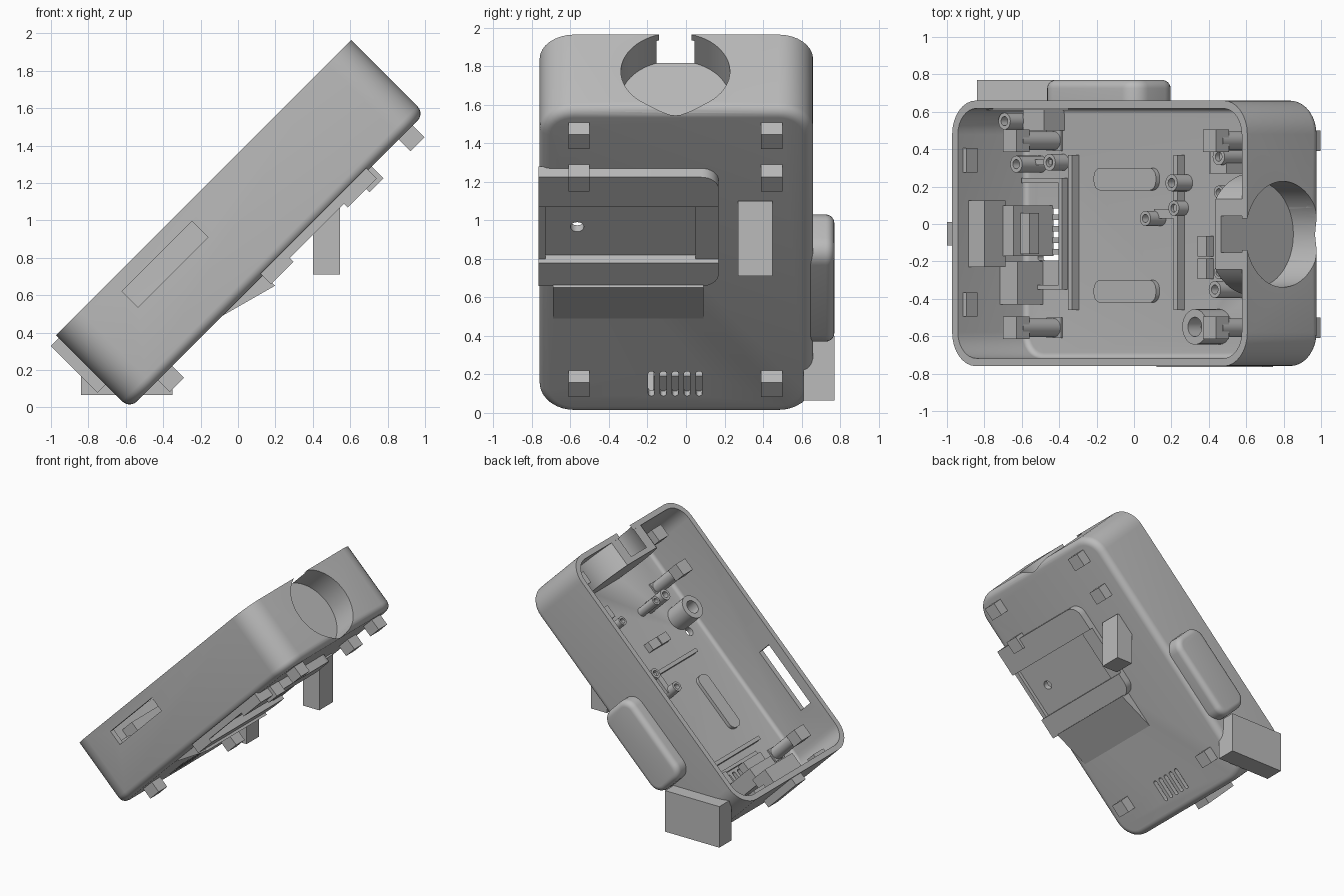
import bpy, bmesh, math
from mathutils import Matrix

if "Cube" in bpy.data.objects:
    bpy.data.objects.remove(bpy.data.objects["Cube"])

GREY = bpy.data.materials.new("plain grey")
GREY.use_nodes = True
GREY.diffuse_color = (0.5, 0.5, 0.5, 1)
GREY.node_tree.nodes["Principled BSDF"].inputs["Base Color"].default_value = (0.5, 0.5, 0.5, 1)

# The case leans back 45 degrees: u runs along it, v across, w out of its open face
TILT = Matrix.Rotation(-math.pi / 4, 4, 'Y')
SIDE = TILT @ Matrix.Rotation(math.pi / 2, 4, 'X')   # plates on the side wall
PARTS = []


def finish(name, bm, frame, keep=True):
    bmesh.ops.recalc_face_normals(bm, faces=bm.faces)
    mesh = bpy.data.meshes.new(name)
    bm.to_mesh(mesh)
    bm.free()
    mesh.materials.append(GREY)
    ob = bpy.data.objects.new(name, mesh)
    bpy.context.collection.objects.link(ob)
    ob.matrix_world = frame
    if keep:
        PARTS.append(ob)
    return ob


def rounded_loop(bm, box, r, inset, w):
    u0, u1, v0, v1 = box
    verts = []
    for i, (cu, cv) in enumerate([(u1 - r, v1 - r), (u0 + r, v1 - r), (u0 + r, v0 + r), (u1 - r, v0 + r)]):
        for k in range(9):
            a = (i + k / 8) * math.pi / 2
            verts.append(bm.verts.new((cu + (r - inset) * math.cos(a), cv + (r - inset) * math.sin(a), w)))
    return verts


def slab(name, u0, u1, v0, v1, w0, w1, r, fillet=0.0, frame=TILT, keep=True):
    """Rounded rectangle block with a filleted lower edge."""
    bm = bmesh.new()
    steps = 6 if fillet else 0
    loops = []
    for k in range(steps + 1):
        a = k / max(steps, 1) * math.pi / 2
        inset = fillet * (1 - math.sin(a))
        loops.append(rounded_loop(bm, (u0, u1, v0, v1), r, inset, w0 + fillet * (1 - math.cos(a))))
    loops.append(rounded_loop(bm, (u0, u1, v0, v1), r, 0, w1))
    for a, b in zip(loops, loops[1:]):
        for i in range(len(a)):
            j = (i + 1) % len(a)
            bm.faces.new((a[i], a[j], b[j], b[i]))
    bm.faces.new(loops[0])
    bm.faces.new(loops[-1])
    return finish(name, bm, frame, keep)


def box(name, u0, u1, v0, v1, w0, w1, frame=TILT, keep=True):
    bm = bmesh.new()
    bmesh.ops.create_cube(bm, size=1)
    for v in bm.verts:
        v.co = ((u0 + u1) / 2 + v.co.x * (u1 - u0), (v0 + v1) / 2 + v.co.y * (v1 - v0),
                (w0 + w1) / 2 + v.co.z * (w1 - w0))
    return finish(name, bm, frame, keep)


def rod(name, u, v, w0, w1, r, keep=True, along_u=False):
    """Cylinder along w, or along u when along_u is set (u is then the w position)."""
    bm = bmesh.new()
    bmesh.ops.create_cone(bm, cap_ends=True, segments=64 if r > 0.2 else 24, radius1=r, radius2=r, depth=w1 - w0)
    mid = (w0 + w1) / 2
    if along_u:
        bm.transform(Matrix.Translation((mid, v, u)) @ Matrix.Rotation(math.pi / 2, 4, 'Y'))
    else:
        bm.transform(Matrix.Translation((u, v, mid)))
    return finish(name, bm, TILT, keep)


def cut(target, *cutters, mode='DIFFERENCE'):
    for c in cutters:
        mod = target.modifiers.new("cut", 'BOOLEAN')
        mod.operation, mod.object, mod.solver = mode, c, 'EXACT'
        bpy.context.view_layer.update()
        graph = bpy.context.evaluated_depsgraph_get()
        mesh = bpy.data.meshes.new_from_object(target.evaluated_get(graph))
        target.modifiers.clear()
        target.data = mesh


def drop(*obs):
    for o in obs:
        bpy.data.objects.remove(o)


# Open case shell with the big round recess in its upper end
case = slab("case_shell", -0.415, 1.817, -0.76, 0.66, 0.405, 0.96, 0.18, 0.055)
cavity = slab("cavity", -0.372, 1.775, -0.718, 0.618, 0.447, 1.1, 0.14, 0.03, keep=False)
recess = rod("recess", 0.69, -0.055, 1.612, 2.0, 0.283, False, True)
axle = rod("axle_hole", 0.70, -0.055, 1.5, 1.7, 0.1, False, True)
window = box("window", 0.0, 0.53, -0.9, -0.65, 0.757, 0.877, keep=False)
cut(case, cavity, recess, window)
drop(cavity, window)
for i in range(5):
    v = -0.18 + i * 0.062
    slot = slab("slot", -0.28, -0.1, v - 0.016, v + 0.016, 0.3, 0.6, 0.0155, keep=False)
    cut(case, slot)
    drop(slot)

# Cup that surrounds the recess inside the case
cup = rod("recess_cup", 0.69, -0.055, 1.572, 1.79, 0.325, True, True)
trim = box("trim", 1.4, 1.9, -0.6, 0.5, 0.425, 0.955, keep=False)
cut(cup, trim, mode='INTERSECT')
cut(cup, recess, axle)
drop(trim, recess, axle)

# Clip posts that poke through the floor
for u in (-0.2, 1.31, 1.62):
    for v in (-0.555, 0.445):
        box("clip_tab", u, u + 0.107, v - 0.055, v + 0.055, 0.316, 0.46)
        rod("clip_post", u + 0.054, v, 0.44, 0.74, 0.05)
        box("clip_head", u, u + 0.1, v - 0.06, v + 0.06, 0.69, 0.79)

# Side button plate, support feet and end tab
slab("side_plate", 0.04, 0.76, 0.425, 0.755, -0.77, -0.63, 0.1, 0.045, SIDE)
LEVEL = Matrix.Identity(4)
box("side_foot", -0.84, -0.35, 0.61, 0.77, 0.065, 0.4, LEVEL)
box("rear_foot", 0.4, 0.545, 0.27, 0.45, 0.71, 1.1, LEVEL)
box("end_tab", -0.475, -0.4, -0.115, 0.01, 0.587, 0.94)

# Underside holder: raised frame with a sunken panel, and its lead-in ramp
holder = slab("holder_frame", 0.59, 1.39, -0.9, 0.17, 0.34, 0.42, 0.09)
panel = box("panel", 0.76, 1.17, -0.73, 0.05, 0.2, 0.4, keep=False)
edge = box("edge", 0.5, 1.5, -1.0, -0.765, 0.2, 0.6, keep=False)
mouth = box("mouth", 0.76, 1.17, -0.8, 0.3, 0.2, 0.37, keep=False)
screw = rod("screw_hole", 0.965, -0.565, 0.2, 0.6, 0.035, False)
cut(holder, edge, panel, mouth, screw)
cut(case, screw)
drop(panel, edge, mouth, screw)
bm = bmesh.new()
ends = [[bm.verts.new((u, v, w)) for u, w in ((0.27, 0.41), (0.6, 0.32), (0.6, 0.42))] for v in (-0.69, 0.09)]
bm.faces.new(ends[0])
bm.faces.new(ends[1])
for i in range(3):
    j = (i + 1) % 3
    bm.faces.new((ends[0][i], ends[0][j], ends[1][j], ends[1][i]))
finish("holder_ramp", bm, TILT)

# Floor ribs, raised pads and vent frame
for u in (0.0, 0.8):
    box("floor_rib", u, u + 0.03, -0.46, 0.37, 0.44, 0.5)
for v in (-0.36, 0.24):
    slab("floor_pad", 0.17, 0.64, v - 0.06, v + 0.06, 0.44, 0.475, 0.05)
for v in (-0.35, 0.22):
    box("vent_frame_side", -0.36, -0.06, v, v + 0.025, 0.44, 0.49)
box("vent_frame_end", -0.08, -0.055, -0.35, 0.245, 0.44, 0.49)

# Hollow screw pillars on the floor
for u, v, top, r in ((0.846, 0.22, 0.563, 0.045), (0.65, 0.03, 0.565, 0.04), (0.82, 0.085, 0.52, 0.04),
                     (-0.257, 0.32, 0.634, 0.045), (-0.09, 0.33, 0.55, 0.045), (-0.28, 0.55, 0.7, 0.045),
                     (1.09, -0.55, 0.63, 0.095), (1.27, -0.35, 0.66, 0.045), (1.27, 0.36, 0.63, 0.045),
                     (1.27, 0.17, 0.63, 0.035), (1.27, -0.26, 0.63, 0.035)):
    pillar = rod("screw_pillar", u, v, 0.44, top, r)
    bore = rod("bore", u, v, top - 0.1, top + 0.1, r * 0.55, False)
    cut(pillar, bore)
    drop(bore)
box("pillar_link", 0.65, 0.82, 0.03, 0.08, 0.44, 0.5)
box("pillar_web", -0.257, -0.09, 0.315, 0.345, 0.44, 0.53)

# Socket and brackets by the lower end wall
box("socket_body", -0.39, -0.25, -0.23, 0.125, 0.72, 0.88)
box("socket_neck", -0.3, -0.17, -0.17, 0.1, 0.44, 0.74)
box("socket_step", -0.2, -0.1, -0.16, 0.06, 0.62, 0.69)
box("socket_bracket", -0.38, -0.24, -0.43, -0.2, 0.44, 0.64)
box("corner_bracket", -0.24, -0.08, 0.5, 0.63, 0.44, 0.6)
for v in (-0.43, 0.34):
    box("wall_catch", -0.38, -0.345, v - 0.065, v + 0.065, 0.84, 0.92)

# Small connectors on the floor at the upper end
for v in (-0.24, -0.12):
    box("connector", 0.98, 1.05, v - 0.055, v + 0.055, 0.44, 0.5)
box("upper_block", 1.18, 1.3, 0.27, 0.4, 0.44, 0.6)

bpy.ops.object.select_all(action='DESELECT')
for ob in PARTS:
    ob.select_set(True)
bpy.context.view_layer.objects.active = case
bpy.ops.object.shade_smooth_by_angle(angle=math.radians(32))
